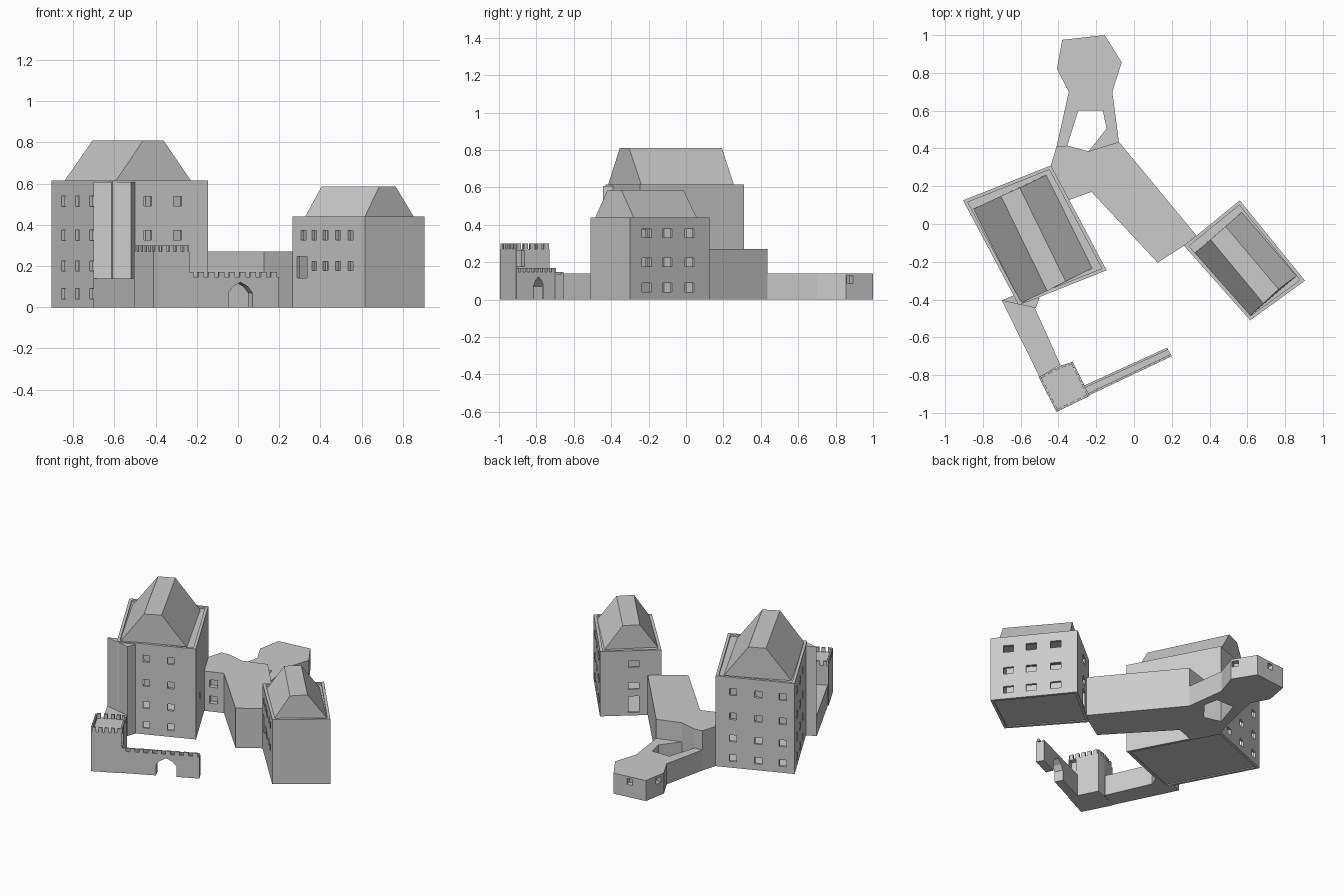
import bpy, bmesh
from mathutils import Vector, Matrix

if "Cube" in bpy.data.objects:
    bpy.data.objects.remove(bpy.data.objects["Cube"])


def finish(name, bm):
    bmesh.ops.recalc_face_normals(bm, faces=bm.faces)
    me = bpy.data.meshes.new(name)
    bm.to_mesh(me)
    bm.free()
    ob = bpy.data.objects.new(name, me)
    bpy.context.collection.objects.link(ob)
    return ob


def add_prism(bm, pts, z0, z1):
    lo = [bm.verts.new((x, y, z0)) for x, y in pts]
    hi = [bm.verts.new((x, y, z1)) for x, y in pts]
    bm.faces.new(lo[::-1])
    bm.faces.new(hi)
    n = len(pts)
    for i in range(n):
        j = (i + 1) % n
        bm.faces.new((lo[i], lo[j], hi[j], hi[i]))


def prism(name, pts, z0, z1):
    bm = bmesh.new()
    add_prism(bm, pts, z0, z1)
    return finish(name, bm)


def inset(pts, d):
    """Move the sides of a clockwise parallelogram inwards by d."""
    out = []
    for i in range(len(pts)):
        p, a, b = (Vector(pts[k % len(pts)]) for k in (i, i - 1, i + 1))
        u, v = (a - p).normalized(), (b - p).normalized()
        s = abs(u.x * v.y - u.y * v.x)
        out.append(tuple(p + (u + v) * d / s))
    return out


def wall_ring(name, outer, inner, z1):
    bm = bmesh.new()
    loops = [[bm.verts.new((x, y, z)) for x, y in pts]
             for pts, z in ((outer, 0), (outer, z1), (inner, z1), (inner, 0))]
    n = len(outer)
    for k in range(4):
        a, b = loops[k], loops[(k + 1) % 4]
        for i in range(n):
            j = (i + 1) % n
            bm.faces.new((a[i], a[j], b[j], b[i]))
    return finish(name, bm)


def add_box(bm, p, q, t, z, w, h, depth):
    """Box at fraction t of the line p-q, aligned with that line."""
    p, q = Vector(p), Vector(q)
    d = (q - p).normalized()
    c = p.lerp(q, t)
    m = Matrix(((d.x * w, -d.y * depth, 0, c.x), (d.y * w, d.x * depth, 0, c.y),
                (0, 0, h, z), (0, 0, 0, 1)))
    bmesh.ops.create_cube(bm, size=1, matrix=m)


def cut(ob, bm):
    cutter = finish("cutter", bm)
    cutter.hide_render = True
    mod = ob.modifiers.new("openings", 'BOOLEAN')
    mod.operation = 'DIFFERENCE'
    mod.solver = 'EXACT'
    mod.object = cutter
    with bpy.context.temp_override(object=ob, active_object=ob):
        bpy.ops.object.modifier_apply(modifier=mod.name)
    bpy.data.objects.remove(cutter)


def windows(ob, groups):
    """Each group: wall start, wall end, fractions, heights, width, height."""
    bm = bmesh.new()
    for p, q, ts, zs, w, h in groups:
        for t in ts:
            for z in zs:
                add_box(bm, p, q, t, z, w, h, 0.07)
    cut(ob, bm)


def roof(name, base, ridge, z0, z1):
    bm = bmesh.new()
    lo = [bm.verts.new((x, y, z0)) for x, y in base]
    hi = [bm.verts.new((x, y, z1)) for x, y in ridge]
    bm.faces.new(lo)
    bm.faces.new(hi)
    for i in range(4):
        j = (i + 1) % 4
        bm.faces.new((lo[i], lo[j], hi[j], hi[i]))
    return finish(name, bm)


def house(name, pts, h):
    inner = inset(pts, 0.018)
    walls = wall_ring(name + "_walls", pts, inner, h)
    prism(name + "_floor", inner, 0.006, 0.016)
    prism(name + "_roof_deck", inner, h - 0.025, h - 0.012)
    return walls


# Large keep: shell, windows, truncated gable roof
A, B, C, D = (-0.905, 0.125), (-0.44, 0.31), (-0.145, -0.245), (-0.61, -0.43)
keep = house("keep", [A, B, C, D], 0.615)
rows = (0.065, 0.2, 0.35, 0.515)
windows(keep, [(A, D, (0.2, 0.43, 0.66), rows, 0.04, 0.05),
               (A, B, (0.15, 0.46, 0.78), rows, 0.045, 0.045),
               (D, C, (0.37, 0.68), rows, 0.04, 0.045),
               (B, C, (0.65,), (0.2,), 0.045, 0.045)])
roof("keep_roof", [(-0.85, 0.08), (-0.465, 0.26), (-0.22, -0.235), (-0.6, -0.42)],
     [(-0.705, 0.148), (-0.605, 0.192), (-0.362, -0.304), (-0.46, -0.354)], 0.602, 0.81)

# Smaller house on the right
E, F, G, H = (0.265, -0.115), (0.56, 0.125), (0.905, -0.3), (0.615, -0.51)
house_right = house("right_house", [E, F, G, H], 0.44)
windows(house_right, [
    (E, H, (0.15, 0.3, 0.455, 0.63, 0.8), (0.35,), 0.036, 0.045),
    (E, H, (0.3, 0.455, 0.63, 0.8), (0.2,), 0.036, 0.045),
    (E, H, (0.13,), (0.195,), 0.07, 0.105),
    (F, G, (0.25, 0.53, 0.79), (0.065, 0.2, 0.355), 0.065, 0.047),
    (E, F, (0.45,), (0.2, 0.35), 0.065, 0.045),
    (E, F, (0.45,), (0.075,), 0.065, 0.11)])
roof("right_house_roof", [(0.32, -0.155), (0.57, 0.062), (0.86, -0.275), (0.61, -0.49)],
     [(0.405, -0.082), (0.485, -0.013), (0.765, -0.345), (0.685, -0.42)], 0.428, 0.585)

# Connecting hall between the two houses
hall = prism("hall", [(-0.08, 0.435), (0.33, -0.06), (0.265, -0.115), (0.125, -0.205),
                      (-0.225, 0.17), (-0.35, 0.125), (-0.44, 0.31), (-0.41, 0.41),
                      (-0.355, 0.415), (-0.24, 0.385)], 0, 0.27)
windows(hall, [((-0.35, 0.125), (-0.225, 0.17), (0.5,), (0.08, 0.19), 0.05, 0.05)])

# Low north wing around a small courtyard, with a polygonal end
wing = prism("north_wing", [(-0.41, 0.41), (-0.355, 0.41), (-0.295, 0.6), (-0.165, 0.6),
                            (-0.145, 0.505), (-0.24, 0.385), (-0.08, 0.435), (-0.115, 0.7),
                            (-0.065, 0.855), (-0.155, 1.0), (-0.38, 0.975),
                            (-0.408, 0.82), (-0.345, 0.7)], 0, 0.14)
windows(wing, [((-0.38, 0.975), (-0.155, 1.0), (0.5,), (0.105,), 0.04, 0.04),
               ((-0.408, 0.82), (-0.38, 0.975), (0.3,), (0.105,), 0.04, 0.04),
               ((-0.065, 0.855), (-0.155, 1.0), (0.15,), (0.105,), 0.04, 0.04)])

# Stair turret at the keep corner and low west range
prism("corner_turret", [(-0.7, -0.405), (-0.52, -0.445), (-0.5, -0.39),
                        (-0.61, -0.41), (-0.63, -0.375)], 0, 0.607)
prism("west_range", [(-0.7, -0.405), (-0.525, -0.444), (-0.39, -0.745), (-0.5, -0.81)], 0, 0.14)

# Gate tower with battlements
tower = [(-0.505, -0.81), (-0.41, -0.995), (-0.235, -0.91), (-0.325, -0.73), (-0.39, -0.75)]
gate_tower = prism("gate_tower", tower, 0, 0.27)
windows(gate_tower, [(tower[2], tower[3], (0.14,), (0.22,), 0.045, 0.085)])


def battlements(name, edges, z0, z1, pitch):
    bm = bmesh.new()
    for p, q, push in edges:
        p, q = Vector(p), Vector(q)
        d = (q - p).normalized()
        shift = Vector((-d.y, d.x)) * push
        n = max(1, round((q - p).length / pitch))
        for i in range(n):
            add_box(bm, p + shift, q + shift, (i + 0.5) / n, (z0 + z1) / 2,
                    pitch * 0.55, z1 - z0, 0.012)
    return finish(name, bm)


battlements("tower_battlements",
            [(tower[i], tower[(i + 1) % 5], 0.006) for i in range(5)], 0.265, 0.3, 0.042)

# Curtain wall with walkway, parapets, merlons and a pointed gate
w0, w1, w2, w3 = (-0.255, -0.915), (0.2, -0.7), (0.175, -0.655), (-0.285, -0.865)
curtain = prism("curtain_wall", [w0, w1, w2, w3], 0, 0.138)
d = (Vector(w1) - Vector(w0)).normalized()
nrm = Vector((-d.y, d.x))
profile = [(-0.065, 0.0), (0.065, 0.0), (0.065, 0.07), (0.04, 0.1), (0.0, 0.122),
           (-0.04, 0.1), (-0.065, 0.07)]
mid = Vector((0.003, -0.77))
bm = bmesh.new()
sides = [[bm.verts.new((*(mid + d * u + nrm * s), z if z > 0 else -0.02))
          for u, z in profile] for s in (-0.12, 0.12)]
bm.faces.new(sides[0])
bm.faces.new(sides[1])
for i in range(7):
    j = (i + 1) % 7
    bm.faces.new((sides[0][i], sides[0][j], sides[1][j], sides[1][i]))
cut(curtain, bm)

bm = bmesh.new()
L = (Vector(w1) - Vector(w0)).length
for p, q in ((w0, w1), (w2, w3)):
    dd = (Vector(q) - Vector(p)).normalized()
    s = Vector((-dd.y, dd.x)) * 0.006
    add_box(bm, Vector(p) + s, Vector(q) + s, 0.5, 0.142, L, 0.012, 0.012)
finish("curtain_parapets", bm)
battlements("curtain_merlons", [(w0, w1, 0.006)], 0.145, 0.17, 0.055)
